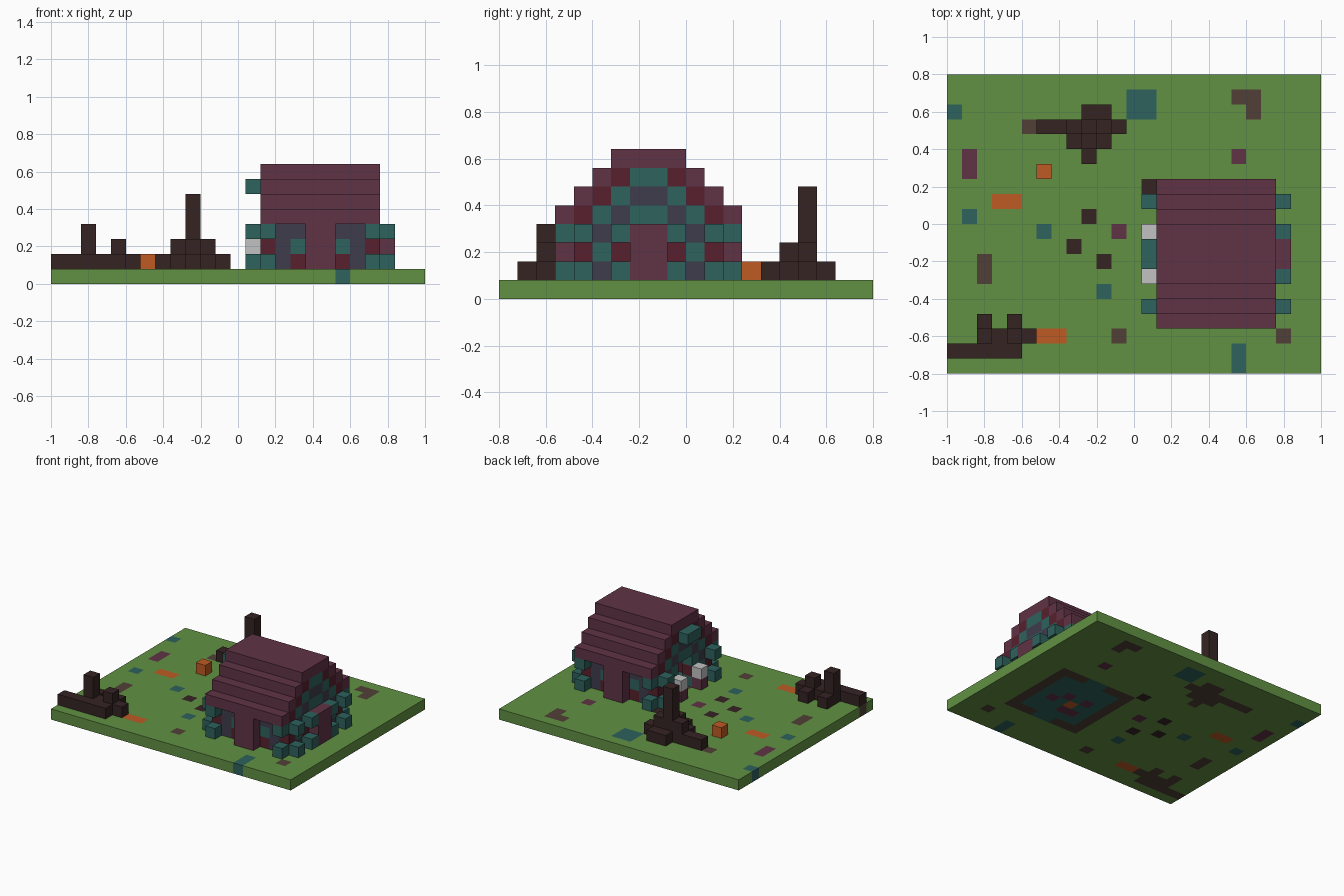
import bpy
import bmesh

if "Cube" in bpy.data.objects:
    bpy.data.objects.remove(bpy.data.objects["Cube"], do_unlink=True)

CELL = 0.08
NX, NY = 25, 20

# Palette: letter -> (name, sRGB hex)
PALETTE = {
    "G": ("grass_green", "629143"),
    "P": ("plum_wood", "603345"),
    "T": ("teal_stone", "2D625D"),
    "D": ("slate", "3E3C4B"),
    "R": ("dark_red", "57202E"),
    "K": ("charred_wood", "362424"),
    "O": ("orange", "BF5B24"),
    "W": ("pale_grey", "C2C2C2"),
    "B": ("soil_brown", "514036"),
}
KEYS = list(PALETTE)


def linear(c):
    return c / 12.92 if c <= 0.04045 else ((c + 0.055) / 1.055) ** 2.4


def make_material(name, code):
    rgb = [linear(int(code[n:n + 2], 16) / 255) for n in (0, 2, 4)]
    mat = bpy.data.materials.new(name)
    mat.use_nodes = True
    mat.diffuse_color = (*rgb, 1)
    bsdf = mat.node_tree.nodes["Principled BSDF"]
    bsdf.inputs["Base Color"].default_value = (*rgb, 1)
    bsdf.inputs["Roughness"].default_value = 0.9
    return mat


MATS = [make_material(*PALETTE[k]) for k in KEYS]


def fill(cells, colour, xs, ys, zs=(0, 0)):
    """Fill an inclusive block of cells with one colour."""
    for i in range(xs[0], xs[-1] + 1):
        for j in range(ys[0], ys[-1] + 1):
            for k in range(zs[0], zs[-1] + 1):
                cells[i, j, k] = colour


def build(name, cells):
    """Make a mesh from the exposed sides of a set of coloured cells."""
    bm = bmesh.new()
    cache = {}

    def vert(p):
        if p not in cache:
            x, y, z = p
            cache[p] = bm.verts.new(((x - NX / 2) * CELL, (y - NY / 2) * CELL, z * CELL))
        return cache[p]

    for pos, colour in cells.items():
        for axis in range(3):
            u, v = (axis + 1) % 3, (axis + 2) % 3
            for side in (0, 1):
                near = list(pos)
                near[axis] += 2 * side - 1
                if tuple(near) in cells:
                    continue
                ring = []
                for du, dv in ((0, 0), (1, 0), (1, 1), (0, 1)):
                    p = list(pos)
                    p[axis] += side
                    p[u] += du
                    p[v] += dv
                    ring.append(vert(tuple(p)))
                face = bm.faces.new(ring if side else ring[::-1])
                face.material_index = KEYS.index(colour)
    mesh = bpy.data.meshes.new(name)
    bm.to_mesh(mesh)
    bm.free()
    for mat in MATS:
        mesh.materials.append(mat)
    bpy.context.collection.objects.link(bpy.data.objects.new(name, mesh))


# Dead trees
back_tree = {}
fill(back_tree, "K", (6, 11), (16,), (1,))
fill(back_tree, "K", (9, 10), (17,), (1,))
fill(back_tree, "K", (8, 10), (15,), (1,))
fill(back_tree, "K", (9,), (14,), (1,))
fill(back_tree, "K", (8, 10), (16,), (2,))
fill(back_tree, "K", (9,), (15,), (2,))
fill(back_tree, "K", (9,), (16,), (3, 5))
build("back_dead_tree", back_tree)

front_tree = {}
fill(front_tree, "K", (0, 4), (1,), (1,))
fill(front_tree, "K", (2, 5), (2,), (1,))
fill(front_tree, "K", (2,), (3,), (1,))
fill(front_tree, "K", (4,), (3,), (1,))
fill(front_tree, "K", (2,), (2,), (2, 3))
fill(front_tree, "K", (4,), (2,), (2,))
build("front_dead_tree", front_tree)

# Ground slab with coloured patches
ground = {}
fill(ground, "G", (0, NX - 1), (0, NY - 1))
for tree in (back_tree, front_tree):
    for i, j, k in tree:
        ground[i, j, 0] = "B"
PATCHES = {
    "T": [((0,), (17,)), ((12, 13), (17, 18)), ((1,), (10,)), ((6,), (9,)),
          ((10,), (5,)), ((19,), (0, 1))],
    "B": [((5,), (16,)), ((19, 20), (18,)), ((20,), (17,)), ((2,), (6, 7)),
          ((11,), (2,)), ((22,), (2,))],
    "P": [((1,), (13, 14)), ((19,), (14,)), ((11,), (9,))],
    "O": [((3, 4), (11,)), ((6, 7), (2,))],
    "K": [((9,), (10,)), ((8,), (8,)), ((10,), (7,)), ((13,), (12,))],
}
for colour, spots in PATCHES.items():
    for xs, ys in spots:
        fill(ground, colour, xs, ys)
# Hut floor
fill(ground, "B", (14, 21), (4, 11))
fill(ground, "T", (15, 20), (5, 10))
fill(ground, "T", (17, 18), (4, 11))
for i, j in ((16, 8), (17, 6), (18, 8), (16, 6), (19, 7)):
    ground[i, j, 0] = "P"
ground[17, 7, 0] = "O"
build("ground", ground)

# Stepped roof with red lining
roof = {}
for k in range(4, 8):
    for j in (k - 1, 16 - k):
        fill(roof, "P", (14, 21), (j,), (k,))
    for j in (k, 15 - k):
        fill(roof, "R" if k < 7 else "P", (14, 21), (j,), (k,))
fill(roof, "P", (14, 21), (6, 9), (7,))
build("roof", roof)

# Walls: each row is half of a symmetric pattern, from the corner to the middle
GABLE_ROWS = ["TDTP", "RTRP", "TDTP", ".TDT", "..TD", "..." + "T"]
GABLE_ROWS[3:] = [" TDT", "  TD", "   T"]
LONG_ROWS = ["TDRP", "RDTP", "TDDP"]

walls = {}
for k, row in enumerate(LONG_ROWS, 1):
    for n, colour in enumerate(row + row[::-1]):
        for j in (4, 11):
            walls[14 + n, j, k] = colour
for k, row in enumerate(GABLE_ROWS, 1):
    for n, colour in enumerate(row + row[::-1]):
        if colour == " ":
            continue
        walls[21, 4 + n, k] = colour
        if colour != "P":      # doorway stays open on the right end
            walls[14, 4 + n, k] = colour
build("walls", walls)

# Doors standing proud of three walls
for name, xs, ys in (("front_door", (17, 18), (3,)), ("back_door", (17, 18), (12,)),
                     ("left_door", (22,), (7, 8))):
    door = {}
    fill(door, "P", xs, ys, (1, 3))
    build(name, door)

# Projecting stones at corners and beside the left door
stones = {}
for k in (1, 3):
    for j in (4, 11):
        stones[13, j, k] = stones[22, j, k] = "T"
    for j in (6, 9):
        stones[22, j, k] = "T"
    for j in (3, 12):
        stones[14, j, k] = stones[21, j, k] = "T"
build("corner_stones", stones)

# Entrance lintel stone and lamp posts
lintel = {}
fill(lintel, "T", (13,), (7, 8), (6,))
build("lintel_stone", lintel)
posts = {}
for j in (6, 9):
    posts[13, j, 1] = "P"
    posts[13, j, 2] = "W"
build("lamp_posts", posts)

# Loose orange block
build("orange_block", {(6, 13, 1): "O"})
